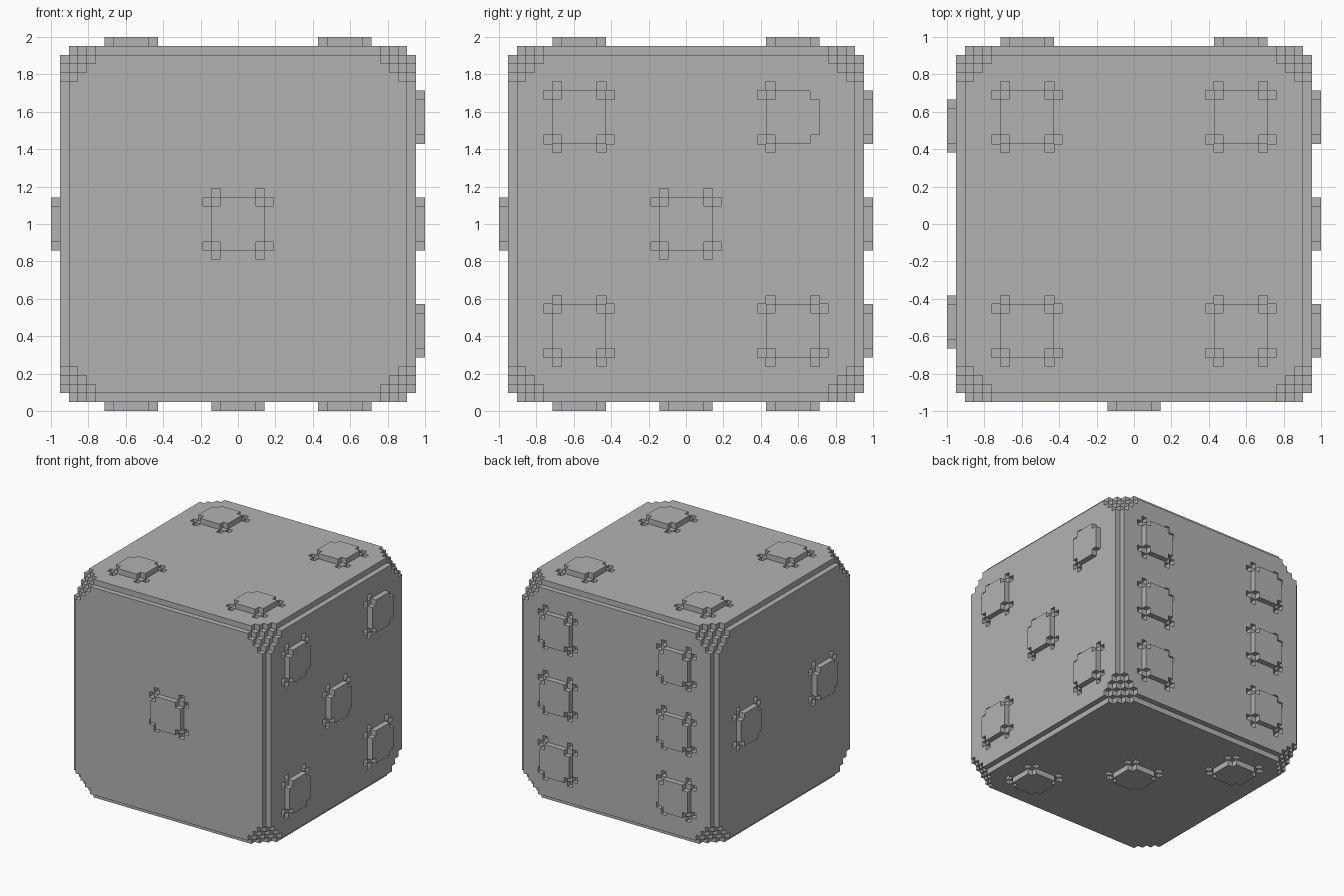
import bpy
import bmesh
import math
from mathutils import Vector

cube = bpy.data.objects.get("Cube")
if cube:
    bpy.data.objects.remove(cube)

U = 1 / 21      # size of one block
H = 20          # half the body, in blocks
D = 12          # usual distance of a pip from the face centre

grey = bpy.data.materials.new("plain grey")
grey.use_nodes = True
GREY = (0.45, 0.45, 0.45, 1)
grey.diffuse_color = GREY
grey.node_tree.nodes["Principled BSDF"].inputs["Base Color"].default_value = GREY

# Face name: (axis, direction, pip centres along the other two axes)
FACES = {
    "front": (1, -1, [(0, 0)]),
    "left_two": (0, -1, [(11, 0), (-11, 0)]),
    "bottom": (2, -1, [(-D, D), (0, 0), (D, -D)]),
    "top": (2, 1, [(a, b) for a in (-D, D) for b in (-D, D)]),
    "side_five": (0, 1, [(0, 0)] + [(a, b) for a in (-D, D) for b in (-D, D)]),
    "back": (1, 1, [(a, b) for a in (-D, D) for b in (-D, 0, D)]),
}


def place(axis, depth, a, b):
    """Put face coordinates a, b and a depth into x, y, z order."""
    p = [a, b]
    p.insert(axis, depth)
    return tuple(p)


def add_object(name, bm):
    bmesh.ops.recalc_face_normals(bm, faces=bm.faces)
    mesh = bpy.data.meshes.new(name)
    bm.to_mesh(mesh)
    bm.free()
    mesh.materials.append(grey)
    obj = bpy.data.objects.new(name, mesh)
    bpy.context.collection.objects.link(obj)
    return obj


def to_world(p):
    return Vector(p) * U + Vector((0, 0, 1))


# Small dents beside the corners of each pip
dents = set()
for name, (axis, side, pips) in FACES.items():
    layer = H - 1 if side > 0 else -H
    for a, b in pips:
        for sa in (-1, 1):
            if name == "side_five" and (a, b) == (D, D) and sa > 0:
                continue        # this pip is plain on one side
            for sb in (-1, 1):
                ca = a + (2 if sa > 0 else -3)
                cb = b + (2 if sb > 0 else -3)
                dents.add(place(axis, layer, ca + sa, cb))
                dents.add(place(axis, layer, ca, cb + sb))


def solid(cell):
    """Blocks kept: stepped edges, stair-cut corners, dents removed."""
    d = sorted(min(c + H, H - 1 - c) for c in cell)
    return d[0] >= 0 and d[1] > 0 and sum(d) > 4 and cell not in dents


# Body: the outer skin of the block grid, with flat areas merged
bm = bmesh.new()
verts = {}


def vert(p):
    if p not in verts:
        verts[p] = bm.verts.new(to_world(p))
    return verts[p]


span = range(-H, H)
for x in span:
    for y in span:
        for z in span:
            cell = (x, y, z)
            if min(min(c + H, H - 1 - c) for c in cell) > 5 or not solid(cell):
                continue
            for axis in range(3):
                others = [i for i in range(3) if i != axis]
                for side in (-1, 1):
                    near = list(cell)
                    near[axis] += side
                    if solid(tuple(near)):
                        continue
                    a, b = (cell[i] for i in others)
                    depth = cell[axis] + (side > 0)
                    ring = [(a, b), (a + 1, b), (a + 1, b + 1), (a, b + 1)]
                    if (side > 0) == (axis == 1):
                        ring.reverse()
                    bm.faces.new([vert(place(axis, depth, *r)) for r in ring])
bmesh.ops.dissolve_limit(bm, angle_limit=math.radians(1),
                         verts=bm.verts, edges=bm.edges)
add_object("die_body", bm)

# Pips: raised plates with notched corners
quarter = [(3, 2), (2, 2), (2, 3)]
outline = []
for turn in range(4):
    outline += quarter
    quarter = [(-b, a) for a, b in quarter]

for name, (axis, side, pips) in FACES.items():
    bm = bmesh.new()
    for a, b in pips:
        low, high = ([bm.verts.new(to_world(place(axis, side * h, a + p, b + q)))
                      for p, q in outline] for h in (H, H + 1))
        bm.faces.new(low)
        bm.faces.new(high)
        for i in range(len(outline)):
            bm.faces.new([low[i - 1], low[i], high[i], high[i - 1]])
    add_object(name + "_pips", bm)
